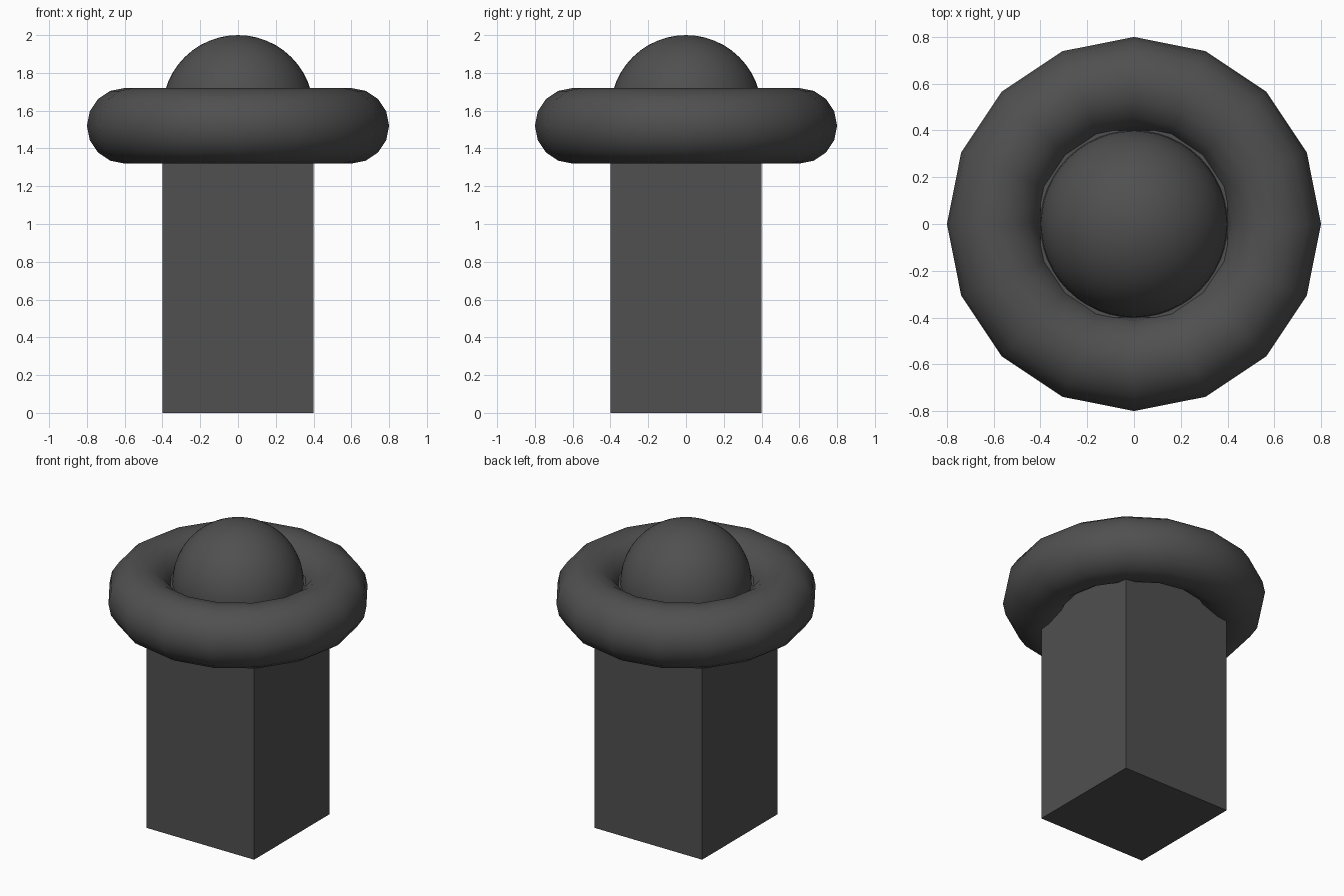
import bpy

if "Cube" in bpy.data.objects:
    bpy.data.objects.remove(bpy.data.objects["Cube"])

HALF_W = 0.4     # half width of post, radius of dome
POST_H = 1.6     # post height, also the ball centre

dark = bpy.data.materials.new("dark_grey")
dark.diffuse_color = (0.08, 0.08, 0.08, 1)
dark.use_nodes = True
dark.node_tree.nodes["Principled BSDF"].inputs["Base Color"].default_value = dark.diffuse_color


def finish(name, smooth=False):
    obj = bpy.context.object
    obj.name = name
    obj.data.materials.append(dark)
    if smooth:
        bpy.ops.object.shade_smooth()
    return obj


# Square post
bpy.ops.mesh.primitive_cube_add(size=1, location=(0, 0, POST_H / 2))
bpy.context.object.scale = (2 * HALF_W, 2 * HALF_W, POST_H)
bpy.ops.object.transform_apply(location=False, rotation=False, scale=True)
finish("post")

# Ball sunk halfway into the top of the post
bpy.ops.mesh.primitive_uv_sphere_add(segments=48, ring_count=24, radius=HALF_W,
                                     location=(0, 0, POST_H))
finish("ball_cap", smooth=True)

# Thick collar ring around the top of the post
bpy.ops.mesh.primitive_torus_add(major_segments=16, minor_segments=16,
                                 major_radius=0.6, minor_radius=0.2,
                                 location=(0, 0, 1.52))
finish("collar_ring", smooth=True)
